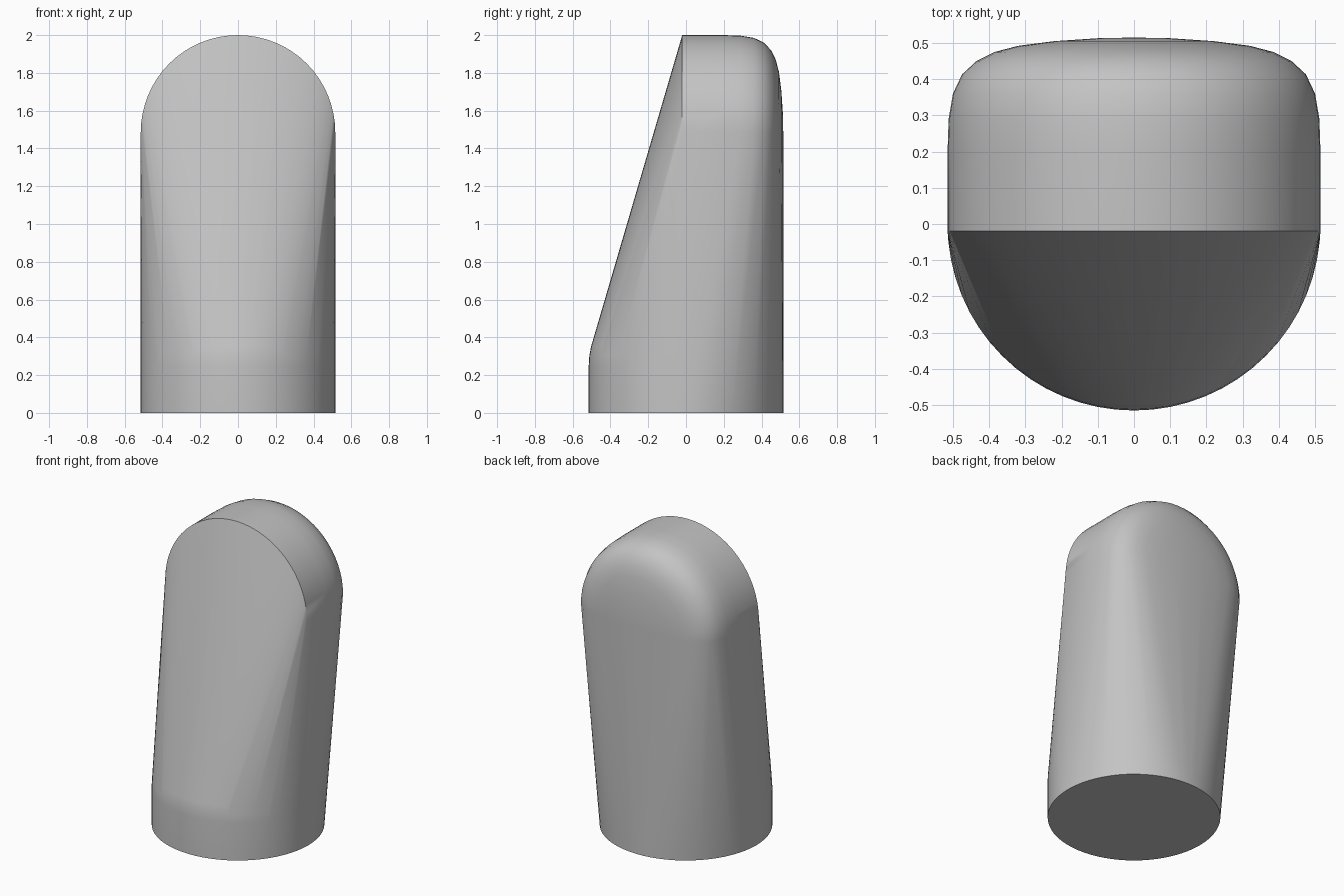
import bpy, bmesh
from math import sin, cos, pi, radians

cube = bpy.data.objects.get("Cube")
if cube:
    bpy.data.objects.remove(cube, do_unlink=True)

R = 0.515            # radius of the round foot and of the arched top
ARCH_Z = 2.0 - R     # height of the arch centre
STEPS = 64

# Plain grey material
grey = bpy.data.materials.new("plain_grey")
grey.use_nodes = True
colour = (0.55, 0.55, 0.55, 1)
grey.diffuse_color = colour
grey.node_tree.nodes["Principled BSDF"].inputs["Base Color"].default_value = colour

bm = bmesh.new()

# Round foot: (radius, height) rings with a softened upper rim
for r, z in [(R, 0), (R, 0.25), (0.512, 0.3), (0.503, 0.35)]:
    for i in range(STEPS):
        a = 2 * pi * i / STEPS
        bm.verts.new((r * cos(a), r * sin(a), z))

# Arched head: (radius, depth) half rings, crisp at the front, rounded at the back
arch_profile = [(R, -0.02), (R, 0.2), (0.512, 0.29), (0.5, 0.36), (0.475, 0.413),
                (0.435, 0.45), (0.385, 0.475), (0.32, 0.492), (0.22, 0.505), (0.1, 0.513)]
for r, y in arch_profile:
    for i in range(STEPS // 2 + 1):
        a = 2 * pi * i / STEPS
        bm.verts.new((r * cos(a), y, ARCH_Z + r * sin(a)))
bm.verts.new((0, R, ARCH_Z))

# Stretch one taut skin over foot and head
hull = bmesh.ops.convex_hull(bm, input=bm.verts[:])
inner = {v for v in hull["geom_interior"] + hull["geom_unused"]
         if isinstance(v, bmesh.types.BMVert)}
bmesh.ops.delete(bm, geom=list(inner), context="VERTS")
bmesh.ops.dissolve_limit(bm, angle_limit=radians(0.1), verts=bm.verts[:], edges=bm.edges[:])
bmesh.ops.recalc_face_normals(bm, faces=bm.faces[:])

mesh = bpy.data.meshes.new("slanted_arch_body")
bm.to_mesh(mesh)
bm.free()
mesh.materials.append(grey)
body = bpy.data.objects.new("slanted_arch_body", mesh)
bpy.context.collection.objects.link(body)

# Smooth skin with sharp arch edge and sharp foot edge
bpy.ops.object.select_all(action="DESELECT")
body.select_set(True)
bpy.context.view_layer.objects.active = body
bpy.ops.object.shade_smooth_by_angle(angle=radians(30))
